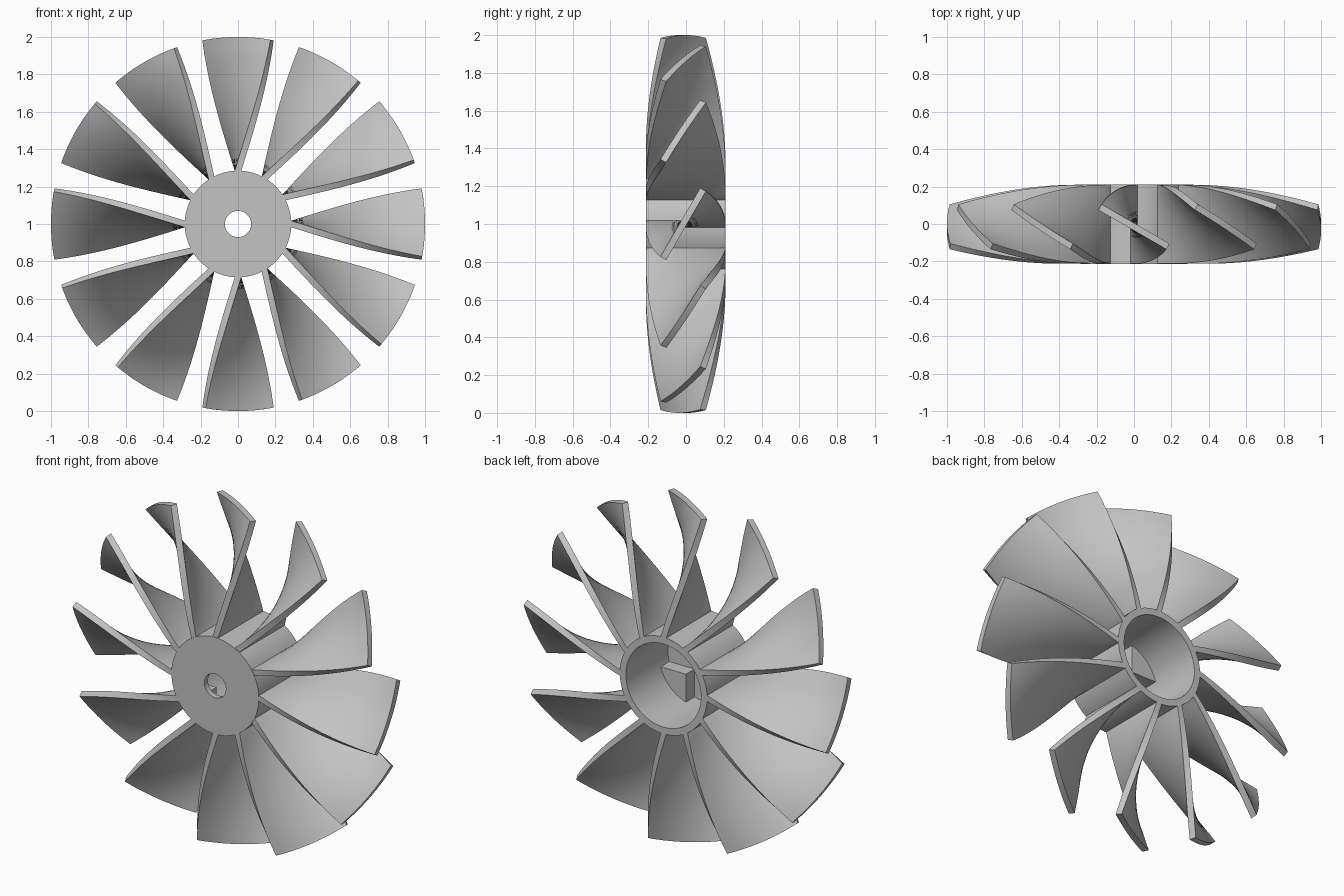
import bpy, bmesh
from math import sin, cos, pi, radians, sqrt, asin
from mathutils import Matrix

cube = bpy.data.objects.get("Cube")
if cube:
    bpy.data.objects.remove(cube)

grey = bpy.data.materials.new("plain grey")
grey.use_nodes = True
grey.diffuse_color = (0.55, 0.55, 0.55, 1)
grey.node_tree.nodes["Principled BSDF"].inputs["Base Color"].default_value = (0.55, 0.55, 0.55, 1)

AXIS = 1.0            # height of the rotation axis
HUB, INNER, BORE = 0.285, 0.245, 0.07
FRONT, BACK = -0.213, 0.21
FLOOR, PAD = -0.18, -0.10
BLADES, TWIST = 12, radians(60)


def finish(bm, name, angle=0):
    """Turn a bmesh into a shaded object turned about the axis."""
    bmesh.ops.recalc_face_normals(bm, faces=bm.faces)
    mesh = bpy.data.meshes.new(name)
    bm.to_mesh(mesh)
    bm.free()
    mesh.materials.append(grey)
    mesh.transform(Matrix.Translation((0, 0, AXIS)) @ Matrix.Rotation(angle, 4, 'Y'))
    ob = bpy.data.objects.new(name, mesh)
    bpy.context.collection.objects.link(ob)
    bpy.ops.object.select_all(action='DESELECT')
    ob.select_set(True)
    bpy.context.view_layer.objects.active = ob
    bpy.ops.object.shade_smooth_by_angle(angle=radians(30))
    return ob


def bridge(bm, a, b):
    n = len(a)
    for i in range(n):
        j = (i + 1) % n
        bm.faces.new((a[i], a[j], b[j], b[i]))


# Hub: a cup, open at the back, with a bored front plate
def make_hub():
    profile = [(BORE, FRONT), (HUB, FRONT), (HUB, BACK),
               (INNER, BACK), (INNER, FLOOR), (BORE, FLOOR)]
    bm = bmesh.new()
    steps = 72
    rings = []
    for k in range(steps):
        a = 2 * pi * k / steps
        rings.append([bm.verts.new((r * cos(a), y, r * sin(a))) for r, y in profile])
    for k in range(steps):
        bridge(bm, rings[k], rings[(k + 1) % steps])
    finish(bm, "hub")


# Quarter pads inside the cup, leaving a cross-shaped slot
def make_pad(index):
    reach = INNER + 0.005
    start = asin(BORE / reach)
    outline = [(BORE, BORE)]
    for k in range(13):
        a = start + (pi / 2 - 2 * start) * k / 12
        outline.append((reach * cos(a), reach * sin(a)))
    bm = bmesh.new()
    low, high = ([bm.verts.new((x, y, z)) for x, z in outline] for y in (FLOOR - 0.01, PAD))
    bridge(bm, low, high)
    bm.faces.new(low)
    bm.faces.new(high)
    finish(bm, f"inner_pad_{index + 1}", index * pi / 2)


# Blade: constant chord, twisting from axial at the hub to the tip
def make_blade(index):
    half_chord, half_thick, cols, rows = 0.21, 0.0175, 10, 18
    chord = [half_chord * (2 * i / cols - 1) for i in range(cols + 1)]
    section = [(c, half_thick) for c in chord] + [(c, -half_thick) for c in reversed(chord)]
    bm = bmesh.new()
    loops = []
    for k in range(-1, rows + 1):
        s = max(k, 0) / rows
        r = HUB - 0.02 if k < 0 else HUB + (1 - HUB) * s
        t = TWIST * s
        loop = []
        for c, w in section:
            x = -c * sin(t) + w * cos(t)
            y = c * cos(t) + w * sin(t) - 0.015 * s
            loop.append(bm.verts.new((x, y, sqrt(r * r - x * x))))
        loops.append(loop)
    for a, b in zip(loops, loops[1:]):
        bridge(bm, a, b)
    for loop in (loops[0], loops[-1]):
        for i in range(cols):
            bm.faces.new((loop[i], loop[i + 1], loop[-2 - i], loop[-1 - i]))
    finish(bm, f"blade_{index + 1}", 2 * pi * index / BLADES)


make_hub()
for i in range(4):
    make_pad(i)
for i in range(BLADES):
    make_blade(i)
